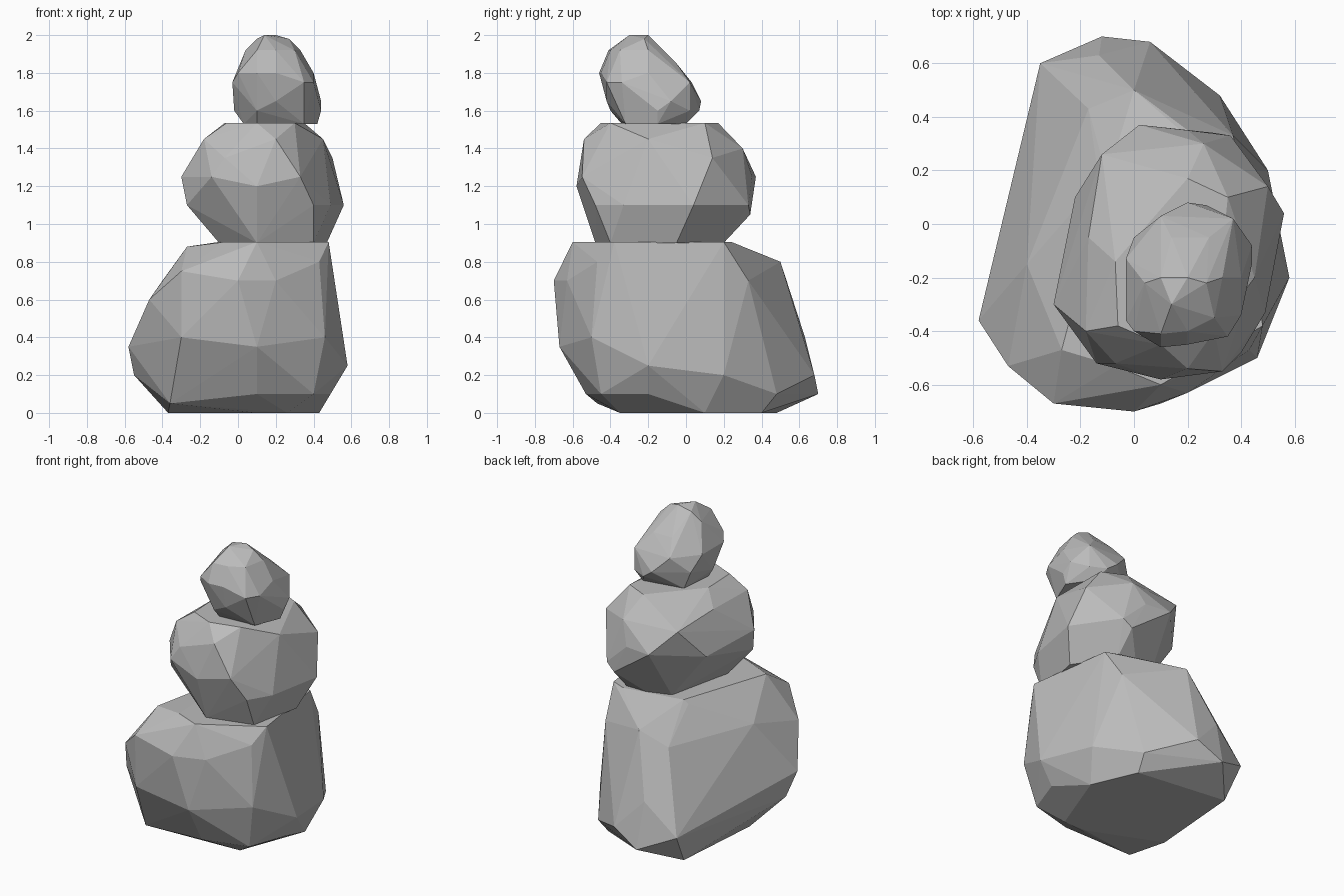
import bpy
import bmesh

# Start clean: only the default cube is removed
default_cube = bpy.data.objects.get("Cube")
if default_cube:
    bpy.data.objects.remove(default_cube, do_unlink=True)


def make_material(name, grey):
    """Plain matte material with one flat grey."""
    colour = (grey, grey, grey, 1)
    material = bpy.data.materials.new(name)
    material.use_nodes = True
    material.diffuse_color = colour
    shader = material.node_tree.nodes["Principled BSDF"]
    shader.inputs["Base Color"].default_value = colour
    shader.inputs["Roughness"].default_value = .9
    return material


def make_rock(name, sections, material):
    """Wrap a faceted convex skin around corners grouped by height."""
    mesh = bpy.data.meshes.new(name)
    bm = bmesh.new()
    for height, corners in sections.items():
        for x, y in corners:
            bm.verts.new((x, y, height))
    hull = bmesh.ops.convex_hull(bm, input=bm.verts[:])
    # Corners that ended up inside the skin are dropped
    spare = {v for key in ("geom_interior", "geom_unused") for v in hull[key]
             if isinstance(v, bmesh.types.BMVert)}
    bmesh.ops.delete(bm, geom=list(spare), context='VERTS')
    # Merge nearly level triangles into broad chipped facets
    bmesh.ops.dissolve_limit(bm, angle_limit=.03, verts=bm.verts[:], edges=bm.edges[:])
    bmesh.ops.recalc_face_normals(bm, faces=bm.faces[:])
    for face in bm.faces:
        face.smooth = False
    bm.to_mesh(mesh)
    bm.free()
    mesh.materials.append(material)
    rock = bpy.data.objects.new(name, mesh)
    bpy.context.collection.objects.link(rock)
    return rock


stone = make_material("stone grey", .5)

# Broad bottom boulder, leaning back
make_rock("bottom_rock", {
    # foot and undercut
    0: [(-.37, -.15), (.1, -.35), (.26, -.35), (.43, .1), (.3, .4), (-.32, .48)],
    .05: [(-.36, -.47)],
    .1: [(.1, -.53), (.4, -.45), (.49, -.2), (.32, .48), (-.12, .7)],
    # girth
    .2: [(-.55, -.28), (-.35, .6), (.06, .68), (.5, .2)],
    .25: [(.58, -.2)],
    .35: [(-.58, -.36), (.1, -.67)],
    .4: [(-.3, -.66), (.46, -.5), (-.13, .63)],
    # shoulder
    .6: [(-.47, -.53)],
    .7: [(0, -.7), (.2, -.63), (-.4, -.15), (-.17, .43), (.37, .33)],
    .75: [(-.3, -.67)],
    .8: [(0, .5), (.43, -.47)],
    .88: [(-.27, -.47), (-.2, -.15), (-.13, .16)],
    # crown
    .905: [(-.07, -.53), (.1, -.6), (.48, -.38), (.4, .2), (.3, .24), (-.1, .17)],
}, stone)

# Rounder middle rock
make_rock("middle_rock", {
    # foot
    .9: [(-.1, -.3), (.1, -.48), (.4, -.4), (.47, -.05), (.3, .2), (.15, .2), (0, .15)],
    # girth
    1.05: [(.3, .34)],
    1.1: [(-.27, -.33), (.36, .33), (.56, .04), (.49, -.33), (.4, -.48)],
    1.2: [(-.22, .1), (.1, -.58)],
    1.25: [(-.3, -.3), (-.14, -.52), (.33, -.55), (.02, .37), (.2, .35)],
    # shoulder
    1.35: [(.5, .14), (-.07, -.52)],
    1.4: [(.26, .3), (-.12, .26)],
    1.45: [(-.18, -.4), (-.17, -.05), (.2, -.54), (.45, -.2)],
    # crown
    1.535: [(-.07, -.14), (-.06, -.38), (.1, -.45), (.3, -.4), (.35, .1), (.2, .17)],
}, stone)

# Small egg-like top rock, tipped forward
make_rock("top_rock", {
    # foot
    1.53: [(.03, -.28), (.1, -.34), (.35, -.32), (.42, -.15), (.32, 0), (.05, -.05)],
    # girth
    1.6: [(-.02, -.26), (.1, -.4), (.44, -.15), (.37, .02), (.27, .07)],
    1.65: [(.2, .08), (0, -.05), (.44, -.08), (.2, -.42)],
    1.75: [(-.03, -.36), (-.03, -.13), (.1, .03), (.37, .02), (.4, -.34), (.35, -.42)],
    1.8: [(.1, -.46), (.2, -.45), (.4, -.2), (0, -.4)],
    # cap
    1.85: [(.28, -.05), (.14, -.05)],
    1.92: [(.33, -.2), (.3, -.35), (.04, -.22), (.1, -.41), (.2, -.4)],
    2: [(.14, -.3), (.2, -.2)],
    1.98: [(.27, -.22), (.1, -.2)],
}, stone)
